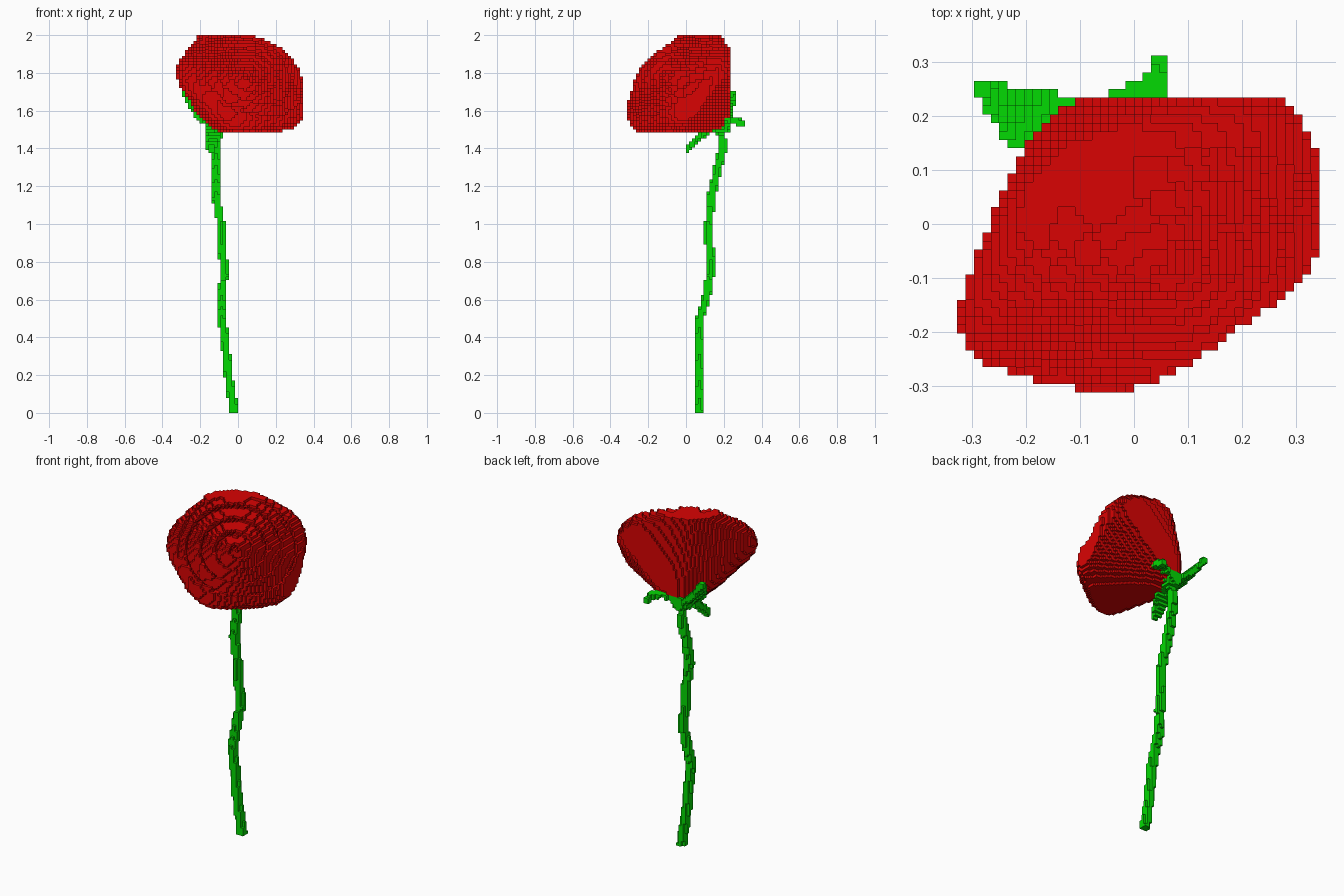
import bpy, bmesh, math
from mathutils import Vector

cube = bpy.data.objects.get("Cube")
if cube:
    bpy.data.objects.remove(cube, do_unlink=True)

V = 1 / 64  # block size


def make_material(name, color):
    m = bpy.data.materials.new(name)
    m.use_nodes = True
    m.diffuse_color = color
    m.node_tree.nodes["Principled BSDF"].inputs["Base Color"].default_value = color
    return m


red = make_material("petal red", (0.70, 0.001, 0.001, 1))
green = make_material("stem green", (0.001, 0.70, 0.001, 1))

# The four corners of each block side, keyed by its outward direction
SIDES = {
    (1, 0, 0): ((1, 0, 0), (1, 1, 0), (1, 1, 1), (1, 0, 1)),
    (-1, 0, 0): ((0, 0, 0), (0, 0, 1), (0, 1, 1), (0, 1, 0)),
    (0, 1, 0): ((0, 1, 0), (0, 1, 1), (1, 1, 1), (1, 1, 0)),
    (0, -1, 0): ((0, 0, 0), (1, 0, 0), (1, 0, 1), (0, 0, 1)),
    (0, 0, 1): ((0, 0, 1), (1, 0, 1), (1, 1, 1), (0, 1, 1)),
    (0, 0, -1): ((0, 0, 0), (0, 1, 0), (1, 1, 0), (1, 0, 0)),
}


def build_blocks(name, cells, mat):
    """Make one object from the exposed sides of a set of blocks."""
    bm = bmesh.new()
    verts = {}
    for c in cells:
        for d, corners in SIDES.items():
            if tuple(a + b for a, b in zip(c, d)) in cells:
                continue
            face = []
            for k in corners:
                p = tuple(a + b for a, b in zip(c, k))
                if p not in verts:
                    verts[p] = bm.verts.new(Vector(p) * V)
                face.append(verts[p])
            bm.faces.new(face)
    me = bpy.data.meshes.new(name)
    bm.to_mesh(me)
    bm.free()
    me.materials.append(mat)
    ob = bpy.data.objects.new(name, me)
    bpy.context.collection.objects.link(ob)


def cell(p):
    return tuple(math.floor(a / V) for a in p)


def ball(center, radius):
    n = math.ceil(radius / V) + 1
    cx, cy, cz = cell(center)
    out = set()
    for i in range(cx - n, cx + n + 1):
        for j in range(cy - n, cy + n + 1):
            for k in range(max(0, cz - n), cz + n + 1):
                if ((Vector((i, j, k)) + Vector((.5, .5, .5))) * V - center).length <= radius:
                    out.add((i, j, k))
    return out


def interp(points, x):
    for (x0, y0), (x1, y1) in zip(points, points[1:]):
        if x <= x1:
            return y0 + (y1 - y0) * (x - x0) / (x1 - x0)
    return points[-1][1]


# Bloom: tilted cup with a lobed, rolled rim and a spiral of petals in its mouth
axis = Vector((0.42, -0.68, 0.60)).normalized()
side = Vector((0.91, 0.41, -0.10))
side = (side - axis * side.dot(axis)).normalized()
up = axis.cross(side)
base = Vector((-0.108, 0.177, 1.55))
PROFILE = [(-0.03, 0.04), (0.0, 0.08), (0.05, 0.145), (0.12, 0.215), (0.2, 0.285),
           (0.26, 0.34), (0.30, 0.37), (0.35, 0.365), (0.39, 0.33), (0.42, 0.28)]


def mouth_height(r, ang):
    step = (r / 0.08 - ang / math.tau) % 1
    return 0.415 - 0.09 * step


bloom = set()
for i in range(-22, 22):
    for j in range(-20, 15):
        for k in range(95, 128):
            p = (Vector((i, j, k)) + Vector((.5, .5, .5))) * V - base
            w = p.dot(axis)
            if not -0.03 <= w <= 0.42:
                continue
            u, v = p.dot(side), p.dot(up)
            v /= 0.93 if v > 0 else 0.87
            r, ang = math.hypot(u, v), math.atan2(v, u)
            lobe = 1 + 0.04 * min(1, max(0, w) / 0.25) * math.cos(5 * (ang - math.pi))
            if r <= interp(PROFILE, w) * lobe and (r > 0.32 or w <= mouth_height(r, ang)):
                bloom.add((i, j, k))
build_blocks("bloom", bloom, red)

# Stem: thin bent stalk
PATH = [(-.02, .068, 0), (-.05, .068, .2), (-.07, .068, .4), (-.085, .072, .5),
        (-.088, .105, .6), (-.072, .133, .75), (-.085, .125, .88), (-.09, .122, 1.0),
        (-.115, .13, 1.13), (-.122, .17, 1.3), (-.112, .195, 1.4), (-.105, .18, 1.52)]
stem = set()
for a, b in zip(PATH, PATH[1:]):
    a, b = Vector(a), Vector(b)
    for s in range(25):
        stem |= ball(a.lerp(b, s / 24), 0.023)
build_blocks("stem", stem, green)

# Sepals: a small cup and three pointed leaves under the bloom
sepals = ball(Vector((-.105, .185, 1.525)), 0.055)


def leaf(start, mid, tip, width):
    start, mid, tip = Vector(start), Vector(mid), Vector(tip)
    across = (tip - start).cross(Vector((0, 0, 1))).normalized()
    for s in range(41):
        t = s / 40
        p = start.lerp(mid, t).lerp(mid.lerp(tip, t), t)
        half = width * min(1, 0.5 + 2 * t, 0.2 + 1.5 * (1 - t))
        for q in range(-10, 11):
            for h in (-0.006, 0.006):
                sepals.add(cell(p + across * half * q / 10 + Vector((0, 0, h))))


leaf((-.11, .19, 1.52), (-.21, .17, 1.55), (-.28, .255, 1.69), 0.05)
leaf((-.10, .19, 1.53), (.03, .195, 1.58), (.056, .305, 1.53), 0.036)
leaf((-.11, .18, 1.52), (-.13, .09, 1.50), (-.145, .005, 1.39), 0.042)
build_blocks("sepals", sepals - bloom, green)
